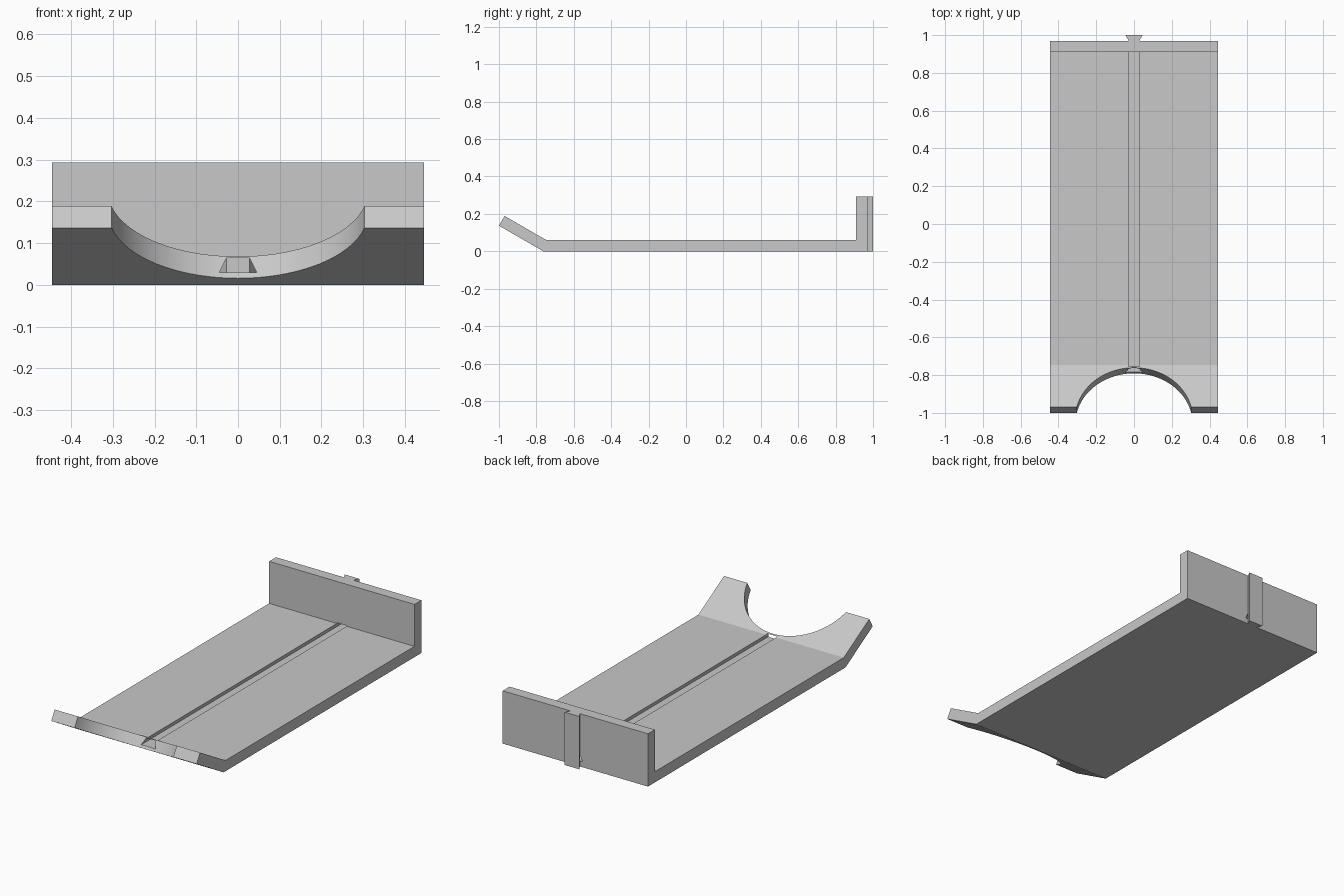
import bpy
import bmesh
from math import radians, sin, cos, tan
from mathutils import Vector, Matrix

cube = bpy.data.objects.get("Cube")
if cube:
    bpy.data.objects.remove(cube, do_unlink=True)

grey = bpy.data.materials.new("plain grey")
grey.use_nodes = True
colour = (0.58, 0.58, 0.58, 1)
grey.diffuse_color = colour
grey.node_tree.nodes["Principled BSDF"].inputs["Base Color"].default_value = colour

# Main dimensions
HALF_WIDTH = 0.446
THICK = 0.06
HEIGHT = 0.293
WALL_BACK = 0.97
LIP_ANGLE = radians(30)


def finish(name, bm):
    bmesh.ops.recalc_face_normals(bm, faces=bm.faces)
    mesh = bpy.data.meshes.new(name)
    bm.to_mesh(mesh)
    bm.free()
    obj = bpy.data.objects.new(name, mesh)
    bpy.context.collection.objects.link(obj)
    mesh.materials.append(grey)
    return obj


def prism(name, points, offset):
    """Sweep a closed outline of 3D points along an offset."""
    bm = bmesh.new()
    face = bm.faces.new([bm.verts.new(p) for p in points])
    swept = bmesh.ops.extrude_face_region(bm, geom=[face], use_keep_orig=True)
    verts = [g for g in swept["geom"] if isinstance(g, bmesh.types.BMVert)]
    bmesh.ops.translate(bm, verts=verts, vec=offset)
    return finish(name, bm)


def cut(target, cutter):
    """Subtract the cutter, then throw it away."""
    cutter.hide_render = True
    mod = target.modifiers.new("cut", 'BOOLEAN')
    mod.operation = 'DIFFERENCE'
    mod.solver = 'EXACT'
    mod.object = cutter
    bpy.context.view_layer.objects.active = target
    bpy.ops.object.modifier_apply(modifier=mod.name)
    bpy.data.objects.remove(cutter, do_unlink=True)


# Tray: floor, upright back wall and sloping front lip as one side profile
lip_low = Vector((-1, 0.137))
lip_high = lip_low + THICK * Vector((sin(LIP_ANGLE), cos(LIP_ANGLE)))
bend_low = lip_low.x + lip_low.y / tan(LIP_ANGLE)
bend_high = lip_high.x + (lip_high.y - THICK) / tan(LIP_ANGLE)
profile = [lip_low, (bend_low, 0), (WALL_BACK, 0), (WALL_BACK, HEIGHT),
           (WALL_BACK - THICK, HEIGHT), (WALL_BACK - THICK, THICK),
           (bend_high, THICK), lip_high]
tray = prism("tray", [(-HALF_WIDTH, y, z) for y, z in profile],
             (2 * HALF_WIDTH, 0, 0))

# Round notch, square to the sloping lip
bm = bmesh.new()
bmesh.ops.create_cone(bm, cap_ends=True, segments=64, radius1=0.311,
                      radius2=0.311, depth=0.4)
centre = lip_high + 0.069 * Vector((-cos(LIP_ANGLE), sin(LIP_ANGLE)))
bm.transform(Matrix.Translation((0, centre.x, centre.y))
             @ Matrix.Rotation(-LIP_ANGLE, 4, 'X'))
cut(tray, finish("notch_cutter", bm))

# Dovetail groove along the floor and through the foot of the wall
NARROW, WIDE, DEPTH = 0.028, 0.045, 0.03
groove = [(-WIDE, 0.03), (WIDE, 0.03), (NARROW, 0.064), (-NARROW, 0.064)]
cut(tray, prism("groove_cutter", [(x, -1.1, z) for x, z in groove], (0, 2.2, 0)))

# Matching dovetail rail on the back of the wall
rail = [(-NARROW, WALL_BACK), (NARROW, WALL_BACK),
        (WIDE, WALL_BACK + DEPTH), (-WIDE, WALL_BACK + DEPTH)]
prism("dovetail_rail", [(x, y, 0) for x, y in rail], (0, 0, HEIGHT))

# Smooth the notch only
bpy.ops.object.select_all(action='DESELECT')
tray.select_set(True)
bpy.context.view_layer.objects.active = tray
bpy.ops.object.shade_smooth_by_angle(angle=radians(20))
